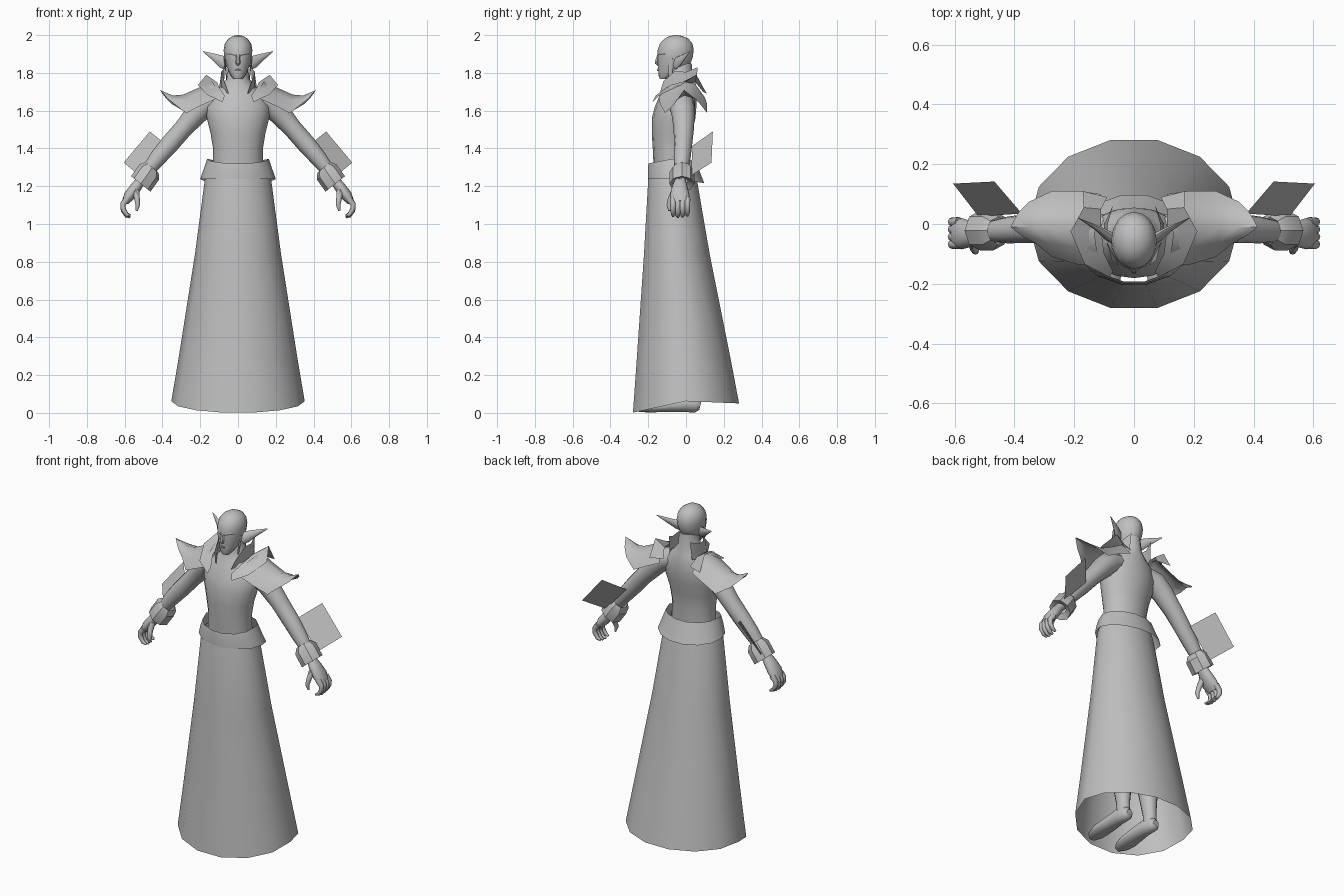
import bpy, bmesh, math
from mathutils import Vector

grey = bpy.data.materials.new("plain_grey")
grey.diffuse_color = (0.52, 0.52, 0.52, 1)


def skin(name, rows, closed=True, caps=False, mirror=False, angle=50):
    """Surface through rows of points, each row the same length."""
    bm = bmesh.new()
    vs = [[bm.verts.new(p) for p in r] for r in rows]
    n = len(rows[0])
    for a, b in zip(vs, vs[1:]):
        for i in range(n if closed else n - 1):
            j = (i + 1) % n
            bm.faces.new((a[i], a[j], b[j], b[i]))
    if caps:
        bm.faces.new(vs[0][::-1])
        bm.faces.new(vs[-1])
    bmesh.ops.recalc_face_normals(bm, faces=bm.faces)
    me = bpy.data.meshes.new(name)
    bm.to_mesh(me)
    bm.free()
    me.materials.append(grey)
    ob = bpy.data.objects.new(name, me)
    bpy.context.collection.objects.link(ob)
    if mirror:
        ob.modifiers.new("mirror", 'MIRROR').use_mirror_merge = False
    bpy.ops.object.select_all(action='DESELECT')
    ob.select_set(True)
    bpy.context.view_layer.objects.active = ob
    bpy.ops.object.shade_smooth_by_angle(angle=math.radians(angle))
    return ob


def ring(z, rx, yf, yb, n=16, front=0, back=0):
    """Level oval from front yf to back yb, with z shifted at front and back."""
    out = []
    for i in range(n):
        c, s = math.cos(2 * math.pi * i / n), math.sin(2 * math.pi * i / n)
        dz = front * max(0, -s) + back * max(0, s)
        out.append((rx * c, (yf + yb) / 2 + s * (yb - yf) / 2, z + dz))
    return out


def limb(name, path, ref=(0, 1, 0), n=12, mirror=True):
    """Tube along (x, y, z, a, b): radius a along ref, b across it."""
    pts = [Vector(p[:3]) for p in path]
    rows = []
    for k, p in enumerate(path):
        t = (pts[min(k + 1, len(pts) - 1)] - pts[max(k - 1, 0)]).normalized()
        u = Vector(ref)
        u = (u - t * u.dot(t)).normalized()
        v = t.cross(u)
        rows.append([pts[k] + u * p[3] * math.cos(q) + v * p[4] * math.sin(q)
                     for q in (2 * math.pi * i / n for i in range(n))])
    return skin(name, rows, caps=True, mirror=mirror)


# Torso and neck
skin("torso", [ring(*r) for r in (
    (1.27, .135, -.17, .02), (1.40, .132, -.176, .02), (1.48, .145, -.181, .03),
    (1.56, .165, -.181, .05), (1.62, .172, -.165, .055), (1.68, .15, -.14, .055),
    (1.73, .09, -.115, .047), (1.77, .06, -.1, .037), (1.85, .052, -.1, .03))],
    caps=True)

# Head with face details
skin("head", [ring(*r) for r in (
    (1.767, .022, -.138, -.095), (1.785, .038, -.145, -.06), (1.81, .05, -.147, -.02),
    (1.84, .063, -.15, .02), (1.88, .073, -.151, .035), (1.92, .076, -.15, .041),
    (1.955, .07, -.138, .034), (1.98, .052, -.115, .014), (1.994, .03, -.09, -.015),
    (2.0, .008, -.06, -.044))], caps=True)
limb("nose", [(0, -.146, 1.895, .008, .006), (0, -.152, 1.87, .011, .011),
              (0, -.153, 1.852, .014, .014), (0, -.146, 1.842, .008, .006)],
     ref=(1, 0, 0), n=6, mirror=False)
limb("lips", [(-.022, -.137, 1.815, .004, .004), (0, -.147, 1.816, .007, .007),
              (.022, -.137, 1.815, .004, .004)], n=6, mirror=False)
limb("brow", [(.01, -.149, 1.892, .004, .005), (.035, -.136, 1.9, .006, .006),
              (.058, -.112, 1.9, .004, .004)], n=6)
limb("ear", [(.06, -.055, 1.848, .016, .034), (.085, -.04, 1.86, .016, .032),
             (.115, -.018, 1.878, .01, .022), (.185, .02, 1.913, .001, .002)], n=8)
limb("sideburn", [(.072, -.072, 1.875, .012, .004), (.066, -.08, 1.83, .013, .004),
                  (.06, -.085, 1.765, .006, .003)], n=6)

# Arms
limb("arm", [(.1, -.04, 1.66, .07, .06), (.17, -.025, 1.635, .07, .065),
             (.22, -.015, 1.585, .062, .06), (.29, -.012, 1.505, .054, .05),
             (.36, -.015, 1.425, .048, .05), (.42, -.02, 1.355, .045, .045),
             (.475, -.025, 1.285, .036, .036), (.52, -.03, 1.225, .028, .026)])

# Open flared wrist cuffs
def cuff_row(x, z, r, n=8):
    t = Vector((.62, 0, -.78))
    u, v = Vector((0, 1, 0)), Vector((.78, 0, .62))
    return [Vector((x, -.022, z)) + r * (u * math.cos(q) + v * math.sin(q))
            for q in (2 * math.pi * i / n for i in range(n))]

skin("cuff", [cuff_row(.455, 1.3, .045), cuff_row(.47, 1.275, .066),
              cuff_row(.515, 1.212, .066), cuff_row(.505, 1.227, .03)],
     mirror=True, angle=35)

# Flat fins behind the forearms
skin("forearm_fin", [[(.605, .135, 1.325), (.467, .142, 1.49)],
                     [(.52, .025, 1.255), (.375, .035, 1.415)]],
     closed=False, mirror=True)

# Hands: palm, curled fingers and thumb
limb("palm", [(.51, -.03, 1.235, .028, .025), (.54, -.033, 1.195, .042, .03),
              (.575, -.033, 1.15, .052, .03), (.598, -.03, 1.115, .046, .018)])
for i in range(4):
    y, d = -.068 + .025 * i, .006 * abs(i - 1.3)
    limb("finger_%d" % (i + 1), [
        (.585, y, 1.135, .016, .018), (.609, y, 1.105, .015, .015),
        (.608, y, 1.07 + d, .014, .013), (.59, y, 1.042 + d, .012, .011),
        (.57, y, 1.034 + d, .007, .006)], n=8)
limb("thumb", [(.54, -.055, 1.175, .022, .018), (.535, -.08, 1.135, .016, .015),
               (.53, -.09, 1.1, .013, .012), (.537, -.088, 1.07, .006, .006)], n=8)

# Standing collar on each side of the neck
skin("collar", [
    [(.05, -.14, 1.69), (.09, -.07, 1.71), (.1, 0, 1.72), (.075, .05, 1.72)],
    [(.075, -.12, 1.755), (.09, -.06, 1.81), (.088, 0, 1.805), (.07, .062, 1.83)]],
    closed=False, mirror=True)

# Layered shoulder guards, columns run front to back
skin("shoulder_guard_upper", [
    [(.07, -.16, 1.68), (.1, -.1, 1.725), (.11, -.02, 1.75),
     (.11, .05, 1.75), (.09, .09, 1.70)],
    [(.082, -.178, 1.645), (.165, -.135, 1.685), (.212, -.025, 1.735),
     (.168, .055, 1.79), (.17, .11, 1.69)]], closed=False, mirror=True)
skin("shoulder_guard_lower", [
    [(.10, -.145, 1.67), (.125, -.085, 1.735), (.135, -.01, 1.755),
     (.13, .05, 1.74), (.11, .1, 1.67)],
    [(.19, -.135, 1.63), (.19, -.08, 1.70), (.2, -.01, 1.725),
     (.19, .05, 1.705), (.18, .11, 1.64)],
    [(.275, -.11, 1.587), (.28, -.065, 1.655), (.29, -.01, 1.685),
     (.28, .055, 1.66), (.275, .11, 1.59)],
    [(.33, -.065, 1.63), (.345, -.045, 1.66), (.345, -.01, 1.68),
     (.35, .045, 1.665), (.35, .075, 1.635)],
    [(.375, -.04, 1.665), (.395, -.025, 1.69), (.413, -.01, 1.709),
     (.4, .015, 1.69), (.385, .04, 1.67)]], closed=False, mirror=True)

# Belt flaring at sides and back
skin("belt", [ring(1.238, .2, -.206, .1, 14, 0, -.022),
              ring(1.29, .182, -.206, .075, 14, 0, -.01),
              ring(1.345, .163, -.202, .055, 14, -.025, -.01)])

# Long open skirt, lower at the front hem
skin("skirt", [ring(1.28, .162, -.195, .05, 14),
               ring(1.24, .175, -.203, .06, 14),
               ring(.84, .228, -.227, .13, 14),
               ring(.3, .313, -.268, .24, 14, -.03),
               ring(.062, .353, -.288, .288, 14, -.062, -.012)])

# Feet and lower legs under the skirt
limb("foot", [(.095, .075, .035, .02, .02), (.095, .055, .04, .036, .038),
              (.095, -.01, .05, .042, .046), (.095, -.09, .04, .05, .036),
              (.098, -.17, .03, .055, .027), (.095, -.22, .022, .045, .019),
              (.09, -.25, .015, .02, .01)], ref=(1, 0, 0))
limb("lower_leg", [(.095, .025, .04, .036, .042), (.095, .02, .12, .036, .042),
                   (.093, .01, .26, .052, .06), (.09, -.01, .38, .058, .066),
                   (.088, -.04, .52, .055, .06)], ref=(1, 0, 0))
